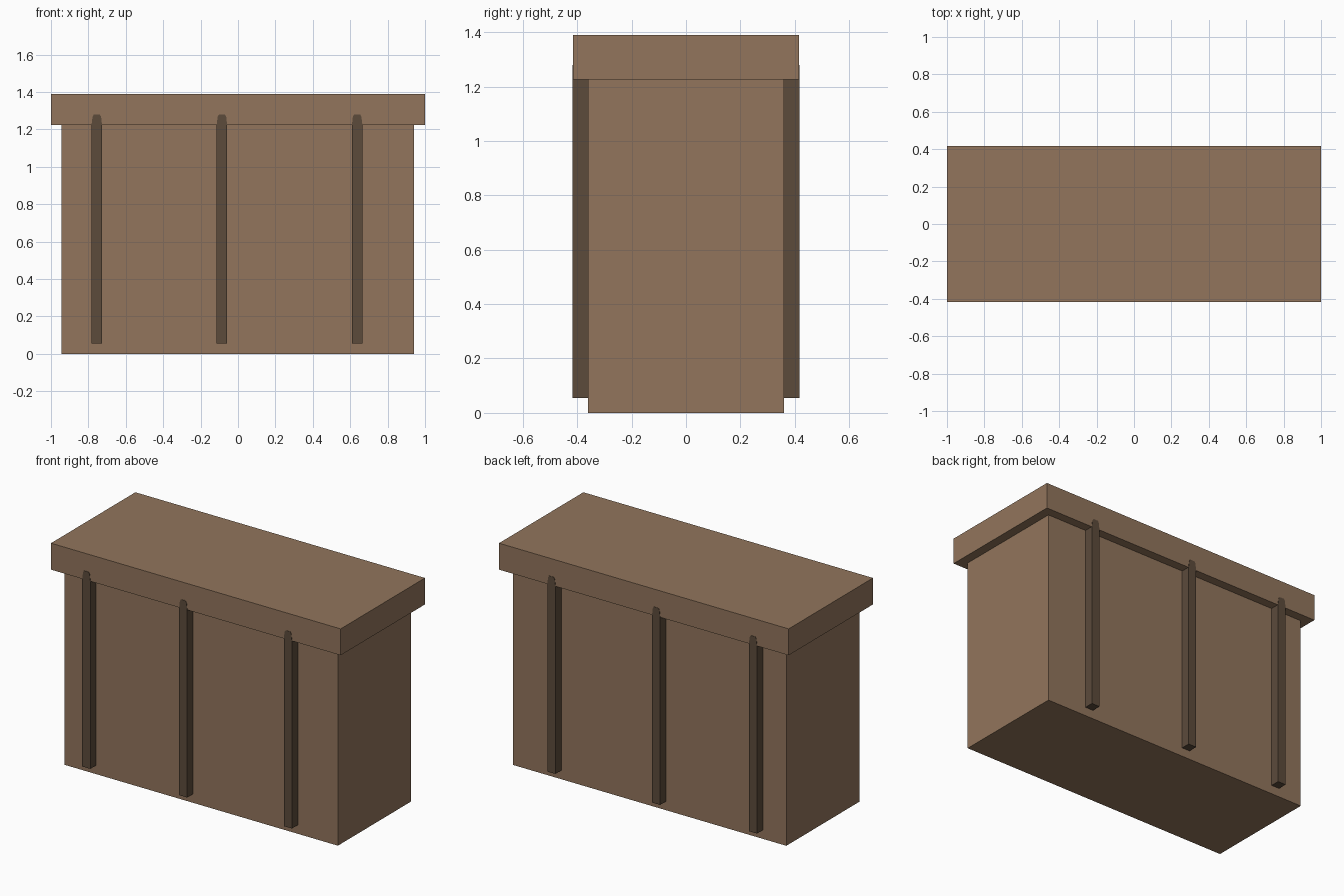
import bpy
import bmesh

cube = bpy.data.objects.get("Cube")
if cube:
    bpy.data.objects.remove(cube, do_unlink=True)


def material(name, rgb):
    mat = bpy.data.materials.new(name)
    mat.use_nodes = True
    color = (*rgb, 1)
    mat.diffuse_color = color
    bsdf = mat.node_tree.nodes["Principled BSDF"]
    bsdf.inputs["Base Color"].default_value = color
    bsdf.inputs["Roughness"].default_value = 0.9
    return mat


wood = material("warm brown", (0.287, 0.178, 0.107))
dark_wood = material("dark brown", (0.107, 0.070, 0.044))


def prism(name, outline, y0, y1, mat):
    """Extrude an outline in the xz plane from y0 to y1."""
    bm = bmesh.new()
    face = bm.faces.new([bm.verts.new((x, y0, z)) for x, z in outline])
    extruded = bmesh.ops.extrude_face_region(bm, geom=[face])["geom"]
    verts = [v for v in extruded if isinstance(v, bmesh.types.BMVert)]
    bmesh.ops.translate(bm, verts=verts, vec=(0, y1 - y0, 0))
    bmesh.ops.recalc_face_normals(bm, faces=bm.faces)
    mesh = bpy.data.meshes.new(name)
    bm.to_mesh(mesh)
    bm.free()
    mesh.materials.append(mat)
    obj = bpy.data.objects.new(name, mesh)
    bpy.context.collection.objects.link(obj)
    return obj


def rectangle(x0, x1, z0, z1):
    return [(x0, z0), (x1, z0), (x1, z1), (x0, z1)]


LID_BOTTOM, LID_TOP = 1.225, 1.39
BODY_Y, LID_Y = 0.36, 0.416

# Main box and overhanging lid
prism("body", rectangle(-0.945, 0.942, 0, LID_BOTTOM), -BODY_Y, BODY_Y, wood)
prism("lid", rectangle(-1, 1, LID_BOTTOM, LID_TOP), -LID_Y, LID_Y, wood)

# Upright battens on both long sides, their clipped tips showing on the lid
HALF, BOTTOM, TIP, CLIP = 0.028, 0.055, 1.28, 0.012
for place, x in (("right", -0.755), ("middle", -0.086), ("left", 0.637)):
    outline = [(x - HALF, BOTTOM), (x + HALF, BOTTOM),
               (x + HALF, LID_BOTTOM), (x + HALF - 0.005, TIP - CLIP),
               (x + HALF - CLIP, TIP), (x - HALF + CLIP, TIP),
               (x - HALF + 0.005, TIP - CLIP), (x - HALF, LID_BOTTOM)]
    for side, sign in (("front", -1), ("back", 1)):
        prism(f"{side}_{place}_batten", outline,
              sign * (BODY_Y - 0.02), sign * (LID_Y + 0.002), dark_wood)
